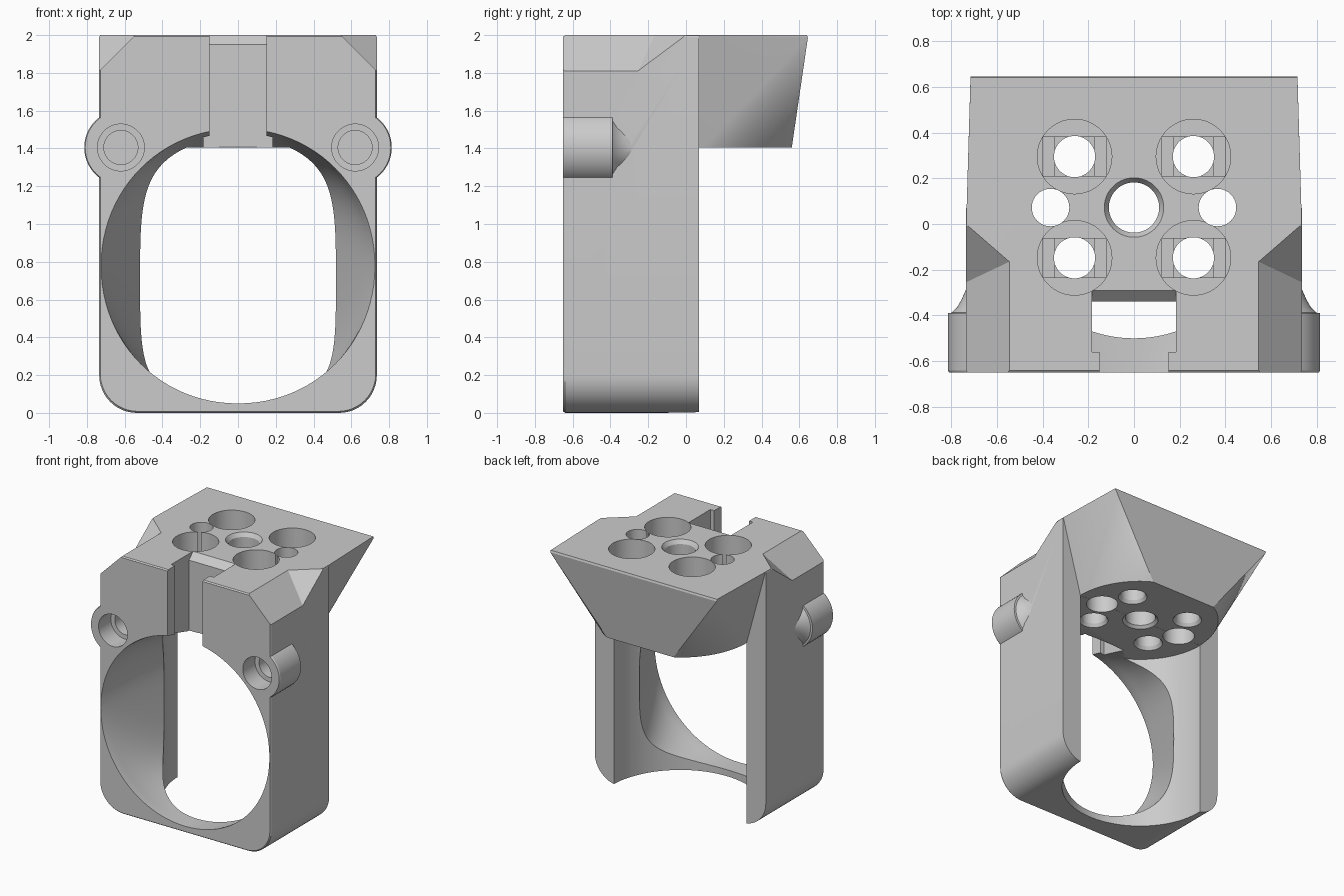
import bpy, bmesh, math
from mathutils import Vector

cube = bpy.data.objects.get("Cube")
if cube:
    bpy.data.objects.remove(cube, do_unlink=True)

grey = bpy.data.materials.new("matte_grey")
grey.use_nodes = True
grey.diffuse_color = (0.6, 0.6, 0.6, 1)
grey.node_tree.nodes["Principled BSDF"].inputs["Base Color"].default_value = (0.6, 0.6, 0.6, 1)


def make(name, bm):
    bmesh.ops.recalc_face_normals(bm, faces=bm.faces)
    mesh = bpy.data.meshes.new(name)
    bm.to_mesh(mesh)
    bm.free()
    mesh.materials.append(grey)
    ob = bpy.data.objects.new(name, mesh)
    bpy.context.collection.objects.link(ob)
    return ob


def loft(name, rings):
    """Skin a list of equal closed rings and cap both ends."""
    bm = bmesh.new()
    rows = [[bm.verts.new(p) for p in ring] for ring in rings]
    n = len(rows[0])
    for a, b in zip(rows, rows[1:]):
        for i in range(n):
            bm.faces.new((a[i], a[(i + 1) % n], b[(i + 1) % n], b[i]))
    bm.faces.new(rows[0])
    bm.faces.new(rows[-1])
    return make(name, bm)


def hull(name, points):
    bm = bmesh.new()
    for p in points:
        bm.verts.new(p)
    res = bmesh.ops.convex_hull(bm, input=bm.verts)
    junk = [g for g in res["geom_interior"] if isinstance(g, bmesh.types.BMVert)]
    bmesh.ops.delete(bm, geom=junk, context="VERTS")
    bmesh.ops.dissolve_limit(bm, angle_limit=0.001, verts=bm.verts, edges=bm.edges)
    return make(name, bm)


def box(name, x0, x1, y0, y1, z0, z1):
    return hull(name, [(x, y, z) for x in (x0, x1) for y in (y0, y1) for z in (z0, z1)])


def turned(name, cx, cy, profile, along_y=False, n=64):
    """Revolve (position, radius) pairs about a vertical or a y axis."""
    turn = [math.tau * i / n for i in range(n)]
    if along_y:
        return loft(name, [[(cx + r * math.cos(t), p, cy + r * math.sin(t)) for t in turn]
                           for p, r in profile])
    return loft(name, [[(cx + r * math.cos(t), cy + r * math.sin(t), p) for t in turn]
                       for p, r in profile])


def combine(target, tool, operation="DIFFERENCE"):
    mod = target.modifiers.new("combine", "BOOLEAN")
    mod.operation = operation
    mod.solver = "EXACT"
    mod.object = tool
    bpy.context.view_layer.objects.active = target
    bpy.ops.object.modifier_apply(modifier=mod.name)
    bpy.data.objects.remove(tool, do_unlink=True)


W, FRONT, BACK, SHELF = 0.735, -0.65, 0.07, 1.405
BORE = 0.57

# Upright body with rounded lower corners and softened upper ones
profile = []
for cx, cz, r, start in ((W, 0, 0.2, -90), (W, 2, 0.012, 0), (-W, 2, 0.012, 90), (-W, 0, 0.2, 180)):
    ox = cx - math.copysign(r, cx)
    oz = cz + r if cz == 0 else cz - r
    for i in range(13):
        a = math.radians(start + 90 * i / 12)
        profile.append((ox + r * math.cos(a), oz + r * math.sin(a)))
body = loft("bracket_body", [[(x * s, y, 1 + (z - 1) * s) for x, z in profile]
                             for y, s in ((FRONT, 0.992), (FRONT + 0.01, 1), (BACK, 1))])

# Rear overhang, flaring from a flattened round underside to a rectangular top
pts = [(s * x, y, z) for s in (-1, 1) for x, y, z in
       ((0.732, 0, 2), (0.732, BACK, 2), (0.715, 0.64, 2), (0.715, 0.645, 1.985), (BORE, 0, SHELF))]
for i in range(49):
    a = math.pi * i / 48
    pts.append((BORE * math.cos(a), min(BACK + BORE * math.sin(a), 0.56), SHELF))
combine(body, hull("rear_overhang", pts), "UNION")

# Side bosses with a curved run-out into the wall
for s in (-1, 1):
    boss = turned("side_boss", s * 0.614, SHELF,
                  [(FRONT, 0.195), (FRONT + 0.01, 0.2), (-0.39, 0.2), (-0.388, 0.185),
                   (-0.365, 0.16), (-0.33, 0.14), (-0.28, 0.118)], True)
    combine(body, boss, "UNION")

# Vertical bore, open at the back and bottom
combine(body, turned("bore_cutter", 0, BACK, [(-0.2, BORE), (SHELF - 0.001, BORE)], n=128))

# Front opening: a circle that narrows sideways and turns squarer with depth
rings = []
for k in range(15):
    y = FRONT - 0.02 + 0.67 * k / 14
    t = (y - FRONT) / 0.48
    half, low, high = 0.725 - 0.205 * t, 0.05, 1.505 - 0.15 * t
    power = 2 / (2 + 1.3 * max(t, 0))
    ring = []
    for i in range(96):
        c, d = math.cos(math.tau * i / 96), math.sin(math.tau * i / 96)
        ring.append((half * math.copysign(abs(c) ** power, c), y,
                     (low + high) / 2 + (high - low) / 2 * math.copysign(abs(d) ** power, d)))
    rings.append(ring)
combine(body, loft("opening_cutter", rings))

# Front slot with narrow lips and a chamfered rear edge
combine(body, box("slot_cutter", -0.15, 0.15, -0.8, -0.5, 1.3, 2.2))
combine(body, box("slot_cutter", -0.183, 0.183, -0.56, -0.34, 1.3, 2.2))
combine(body, hull("slot_cutter", [(x, y, z) for x in (-0.183, 0.183) for y, z in
                                   ((-0.4, 1.9), (-0.34, 1.95), (-0.24, 2.05), (-0.4, 2.05))]))

# Sloped front top corners
for s in (-1, 1):
    pts = []
    for x, z in ((0.445, 2.1), (0.835, 1.71), (0.835, 2.1)):
        end = -0.165 + 0.868 * (x - 0.545) + 1.342 * (z - 2)
        pts += [(s * x, -0.8, z), (s * x, end, z)]
    combine(body, hull("corner_cutter", pts))

# Stepped blind holes in the bosses
for s in (-1, 1):
    combine(body, turned("boss_cutter", s * 0.62, SHELF,
                         [(-0.7, 0.124), (-0.5, 0.124), (-0.499, 0.09), (-0.36, 0.09)], True))

# Centre hole, chamfered at both ends
combine(body, turned("centre_cutter", 0, 0.072,
                     [(1.3, 0.13), (SHELF, 0.13), (1.425, 0.11), (1.97, 0.11), (2, 0.13), (2.1, 0.13)]))

# Side holes, wider underneath
for s in (-1, 1):
    combine(body, turned("side_hole_cutter", s * 0.365, 0.072,
                         [(1.3, 0.115), (1.6, 0.115), (1.601, 0.082), (2.1, 0.082)]))

# Counterbored screw holes with stepped square seats
for s in (-1, 1):
    for cy in (-0.148, 0.295):
        x = s * 0.26
        combine(body, turned("screw_cutter", x, cy, [(1.65, 0.163), (2.1, 0.163)]))
        combine(body, box("screw_cutter", x - 0.139, x + 0.139, cy - 0.085, cy + 0.085, 1.63, 1.7))
        combine(body, box("screw_cutter", x - 0.085, x + 0.085, cy - 0.085, cy + 0.085, 1.61, 1.7))
        combine(body, turned("screw_cutter", x, cy,
                             [(1.3, 0.105), (SHELF, 0.105), (1.43, 0.09), (1.7, 0.09)]))

# Smooth curved walls, crisp edges
bpy.ops.object.select_all(action="DESELECT")
body.select_set(True)
bpy.context.view_layer.objects.active = body
bpy.ops.object.shade_smooth_by_angle(angle=math.radians(25))
